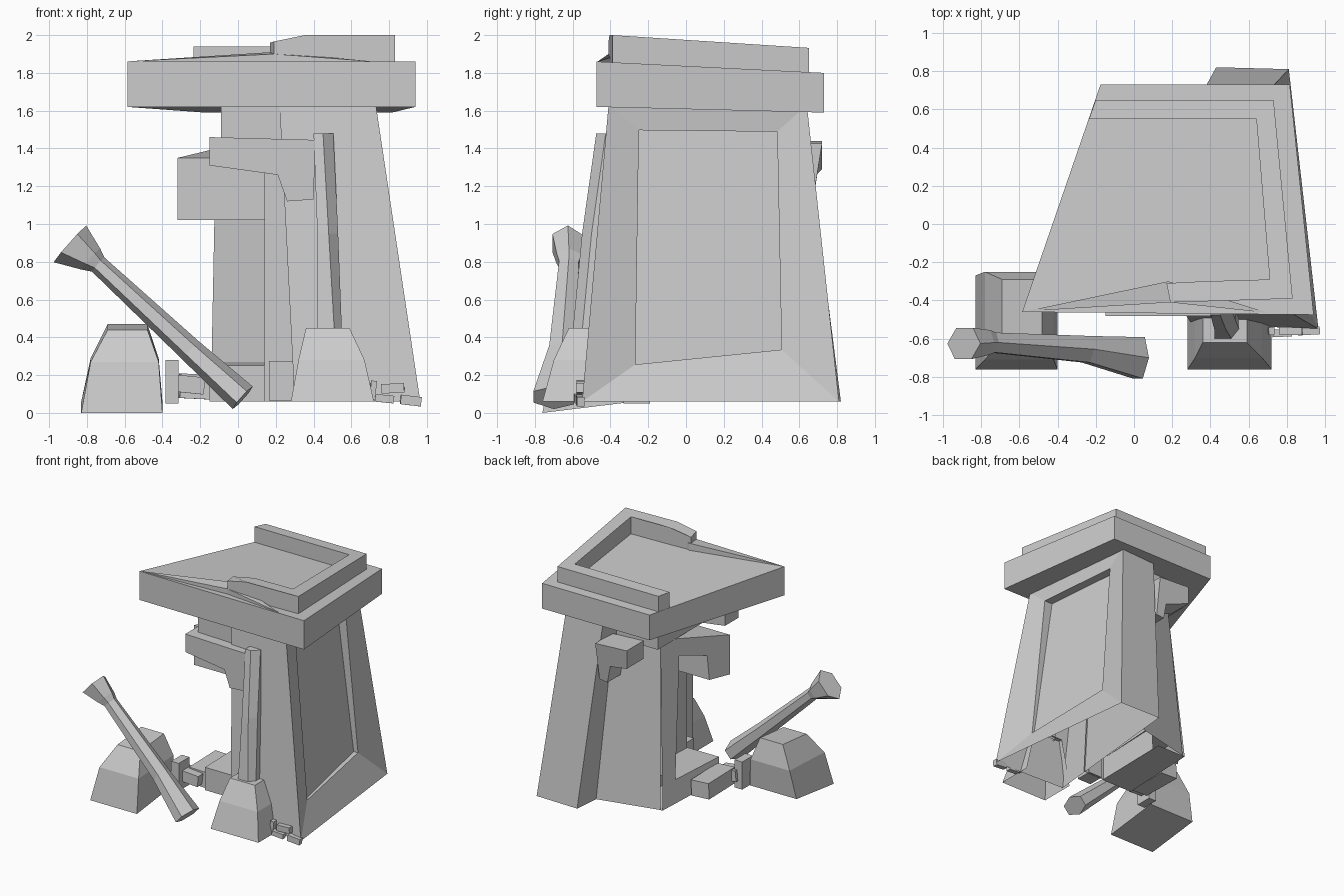
import bpy, bmesh
from math import cos, sin, pi
from mathutils import Vector, Euler

if "Cube" in bpy.data.objects:
    bpy.data.objects.remove(bpy.data.objects["Cube"])


def finish(bm, name):
    me = bpy.data.meshes.new(name)
    bmesh.ops.recalc_face_normals(bm, faces=bm.faces)
    bm.to_mesh(me)
    bm.free()
    ob = bpy.data.objects.new(name, me)
    bpy.context.collection.objects.link(ob)
    return ob


def loft(name, rings, open_sides=(), bottom=True, top=True):
    """Body through rings of equal point counts; hidden faces can be left out."""
    bm = bmesh.new()
    vs = [[bm.verts.new(p) for p in r] for r in rings]
    n = len(vs[0])
    for a, b in zip(vs, vs[1:]):
        for i in range(n):
            if i not in open_sides:
                j = (i + 1) % n
                bm.faces.new((a[i], a[j], b[j], b[i]))
    if bottom:
        bm.faces.new(vs[0][::-1])
    if top:
        bm.faces.new(vs[-1])
    return finish(bm, name)


def rect(x0, x1, y0, y1, z, tilt=0):
    return [(x0, y0, z), (x1, y0, z), (x1, y1, z + tilt), (x0, y1, z + tilt)]


def block(name, loc, size, rot=(0, 0, 0)):
    m = Euler(rot).to_matrix()
    c = Vector(loc)
    return loft(name, [[c + m @ Vector((i * size[0], j * size[1], k * size[2]))
                        for i, j in ((-.5, -.5), (.5, -.5), (.5, .5), (-.5, .5))]
                       for k in (-.5, .5)])


# Leaning side pylon, open below, with a sunk panel on its right face
base = [Vector(p) for p in ((.30, -.52, .06), (.965, -.55, .06), (.81, .81, .06), (.43, .82, .06))]
top = [Vector(p) for p in ((.22, -.40, 1.63), (.73, -.41, 1.63), (.65, .64, 1.63), (.32, .62, 1.63))]
bm = bmesh.new()
b = [bm.verts.new(p) for p in base]
t = [bm.verts.new(p) for p in top]
for i in (0, 2, 3):
    j = (i + 1) % 4
    bm.faces.new((b[i], b[j], t[j], t[i]))


def on_side(u, v):
    return base[1].lerp(base[2], u).lerp(top[1].lerp(top[2], u), v)


panel = ((.20, .125, .08), (.79, .175, .06), (.84, .91, .025), (.16, .915, .025))
outer = [b[1], b[2], t[2], t[1]]
lip = [bm.verts.new(on_side(u, v) - Vector((d, 0, 0))) for u, v, d in panel]
deep = [bm.verts.new(on_side(u, v) - Vector((.10, 0, 0))) for u, v, d in panel]
for p, q in ((outer, lip), (lip, deep)):
    for i in range(4):
        j = (i + 1) % 4
        bm.faces.new((p[i], p[j], q[j], q[i]))
bm.faces.new(deep)
finish(bm, "side_pylon")

# Walls beside the doorway and the neck below the roof
loft("rear_wall", [[(-.08, .34, .06), (.41, .34, .06), (.41, .60, .06), (-.10, .48, .06)],
                   [(-.03, .26, 1.42), (.32, .26, 1.42), (.32, .50, 1.42), (-.03, .38, 1.42)]],
     open_sides=(0, 1, 3), bottom=False, top=False)
loft("inner_wall", [rect(.14, .34, -.21, .40, .06), rect(.14, .27, -.21, .34, 1.40)],
     open_sides=(1, 2), bottom=False, top=False)
loft("roof_neck", [rect(-.09, .29, -.395, .50, 1.40), rect(-.09, .29, -.395, .50, 1.62)],
     open_sides=(1,), top=False)

# C-shaped door frame with a hanging lintel end: (y, z, left x, right x)
frame = [(.48, .06, -.12, .15), (.38, 1.42, -.03, .18), (-.12, 1.35, -.32, .15),
         (-.12, 1.02, -.32, .15), (.05, 1.02, -.25, .15), (.05, 1.22, -.23, .15),
         (.26, 1.27, -.12, .15), (.34, .27, -.14, .15),
         (-.22, .25, -.15, .14), (-.22, .06, -.15, .14)]
loft("door_frame", [[(l, y, z) for y, z, l, r in frame], [(r, y, z) for y, z, l, r in frame]],
     open_sides=(0,), top=False)

# Stepped brackets below the roof, front and back
bracket = [(-.15, 1.31), (-.15, 1.46), (.41, 1.445), (.40, 1.13), (.26, 1.12), (.21, 1.26)]
loft("front_bracket", [[(x, -.48, z) for x, z in bracket], [(x, -.30, z) for x, z in bracket]])
loft("back_bracket", [[(x * .52 + .12, .50, z - .02) for x, z in bracket],
                      [(x * .52 + .12, .72 - (.05 if z < 1.28 else 0), z - .02) for x, z in bracket]])

# Roof slab, tilted down to the back
plan = [(-.585, -.46), (.94, -.475), (.815, .73), (-.175, .73)]
loft("roof_slab", [[(x, y, 1.62 - .025 * (y + .47)) for x, y in plan],
                   [(x, y, 1.86 - .05 * (y + .47)) for x, y in plan]])

# Raised rim round three sides of the roof
rim = [(.19, -.41), (.36, -.405), (.83, -.39), (.73, .65), (-.20, .65),
       (-.235, .55), (.64, .55), (.71, -.29), (.36, -.30), (.17, -.31)]
loft("roof_rim", [[(x, y, 1.85 - .05 * (y + .47)) for x, y in rim],
                  [(x, y, 2.0 - .065 * (y + .39) - (.035 if x < .2 and y < 0 else 0)) for x, y in rim]],
     bottom=False)
chip = [(-.57, -.457, 1.862), (.19, -.41, 1.90), (.70, -.465, 1.862), (.18, -.30, 1.91)]
loft("broken_rim_ridge", [[(x, y, 1.85) for x, y, z in chip], chip], bottom=False)

# Front corner post with one chamfered edge: (z, left, chamfer, right, front y, back y)
post = [(.43, .42, .51, .55, -.60, -.47), (.95, .42, .48, .53, -.55, -.44),
        (1.48, .40, .45, .505, -.475, -.36)]
loft("front_post", [[(l, f, z), (c, f, z), (r, f + .05, z), (r, k, z), (l, k, z)]
                    for z, l, c, r, f, k in post], bottom=False)

# Boulders
loft("left_boulder", [rect(-.83, -.40, -.76, -.27, 0, .06), rect(-.78, -.42, -.71, -.25, .27, .02),
                      rect(-.69, -.48, -.60, -.29, .44, .03)])
loft("right_boulder", [rect(.28, .72, -.76, -.46, .06), rect(.32, .67, -.70, -.46, .28),
                       rect(.36, .59, -.62, -.46, .45)], open_sides=(2,), bottom=False)

# Fallen six-sided pillar with flared head: (x, y, z, radius in plane, radius in y)
axis = Vector((-.91, .08, .81)).normalized()
side = axis.cross(Vector((0, 1, 0))).normalized()
up = axis.cross(side)
stations = [(.025, -.70, .08, .08, .125), (-.25, -.655, .33, .065, .08), (-.74, -.62, .785, .05, .06),
            (-.78, -.62, .815, .075, .075), (-.89, -.625, .895, .13, .095)]
loft("fallen_pillar", [[Vector(s[:3]) + s[4] * up * sin(k * pi / 3) + s[3] * side * cos(k * pi / 3)
                        for k in range(6)] for s in stations])

# Rubble
rubble = [((-.35, -.26, .165), (.07, .14, .23), 0), ((-.23, -.03, .14), (.16, .36, .13), .05),
          ((-.26, -.22, .15), (.16, .12, .09), .1), ((.23, -.27, .17), (.13, .14, .21), 0),
          ((.715, -.56, .12), (.03, .04, .10), .1), ((.82, -.56, .13), (.12, .04, .05), -.05),
          ((.775, -.57, .075), (.10, .04, .04), .1), ((.915, -.56, .065), (.11, .04, .05), .12)]
for i, (loc, size, r) in enumerate(rubble):
    block(f"rubble_{i + 1}", loc, size, (0, r, r * .5))
